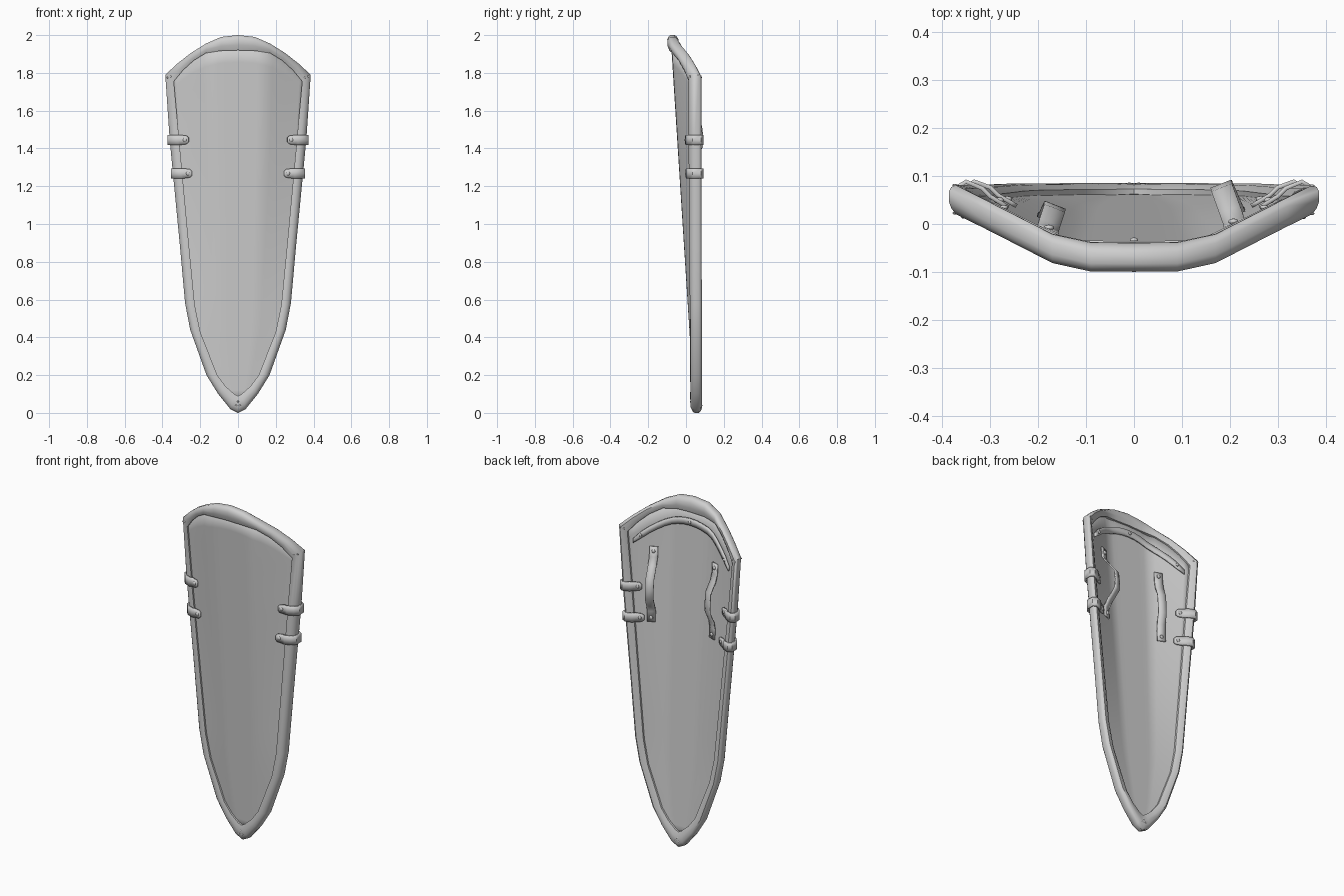
import bpy, bmesh, math
from mathutils import Vector

old = bpy.data.objects.get("Cube")
if old:
    bpy.data.objects.remove(old, do_unlink=True)

steel = bpy.data.materials.new("light grey steel")
steel.use_nodes = True
grey = (0.62, 0.62, 0.62, 1)
steel.diffuse_color = grey
steel.node_tree.nodes["Principled BSDF"].inputs["Base Color"].default_value = grey

# Half outline of the rim, top centre to bottom tip, as (x, z)
TOP_OUT = [(0, 2), (.09, 1.99), (.17, 1.955), (.25, 1.905), (.32, 1.85), (.385, 1.79)]
TOP_IN = [(0, 1.92), (.09, 1.917), (.17, 1.905), (.235, 1.865), (.29, 1.815), (.34, 1.755)]
SIDE_OUT = [(.362, 1.45), (.309, .9), (.28, .58), (.253, .44), (.167, .2), (.105, .1), (.04, .02), (0, 0)]
SIDE_IN = [(.312, 1.45), (.261, .9), (.229, .57), (.2, .43), (.11, .2), (.065, .14), (.02, .1), (0, .09)]


def lerp_table(table, v):
    """Linear look-up in a list of (key, value) sorted by key."""
    if v <= table[0][0]:
        return table[0][1]
    for (a, b), (c, d) in zip(table, table[1:]):
        if v <= c:
            return b + (d - b) * (v - a) / (c - a)
    return table[-1][1]


WIDTHS = [(z, x) for x, z in reversed([TOP_OUT[-1]] + SIDE_OUT)]
TOP_MID = [((a + c) / 2, (b + d) / 2) for (a, b), (c, d) in zip(TOP_OUT, TOP_IN)]


def half_width(z):
    return lerp_table(WIDTHS, z)


def surf(x, z):
    """Depth of the bowed sheet: flat middle, wings swept back."""
    edge = 0.057
    mid = edge - 0.064 * z
    t = abs(x) / max(half_width(z), 0.02)
    f = min(max((t - 0.35) / 0.65, 0), 1)
    return mid + (edge - mid) * f ** 1.05


def finish(name, verts, faces, thickness=0, angle=35):
    mesh = bpy.data.meshes.new(name)
    mesh.from_pydata(verts, [], faces)
    bm = bmesh.new()
    bm.from_mesh(mesh)
    bmesh.ops.remove_doubles(bm, verts=bm.verts, dist=1e-5)
    bmesh.ops.recalc_face_normals(bm, faces=bm.faces)
    bm.to_mesh(mesh)
    bm.free()
    mesh.materials.append(steel)
    obj = bpy.data.objects.new(name, mesh)
    bpy.context.collection.objects.link(obj)
    if thickness:
        mod = obj.modifiers.new("thickness", 'SOLIDIFY')
        mod.thickness = thickness
        mod.offset = 0
    bpy.ops.object.select_all(action='DESELECT')
    obj.select_set(True)
    bpy.context.view_layer.objects.active = obj
    bpy.ops.object.shade_smooth_by_angle(angle=math.radians(angle))
    return obj


def grid(rows, cols, wrap_r=False, wrap_c=False):
    return [(r * cols + c, r * cols + (c + 1) % cols,
             (r + 1) % rows * cols + (c + 1) % cols, (r + 1) % rows * cols + c)
            for r in range(rows - (not wrap_r)) for c in range(cols - (not wrap_c))]


def ribbon(name, path, across, halves, thickness):
    """Flat strip along a path, with a half width at each point."""
    verts = []
    for p, h in zip(path, halves):
        verts += [p - across * h, p, p + across * h]
    return finish(name, verts, grid(len(path), 3), thickness)


def rivet(name, pos, radius=0.011):
    bpy.ops.mesh.primitive_uv_sphere_add(segments=10, ring_count=6, radius=radius, location=pos)
    obj = bpy.context.object
    obj.name = name
    obj.scale.y = 0.6
    obj.data.materials.append(steel)
    bpy.ops.object.shade_smooth()


# Shield panel
ROWS, COLS = 25, 21
verts = []
for r in range(ROWS):
    s = r / (ROWS - 1)
    for c in range(COLS):
        t = 2 * c / (COLS - 1) - 1
        z = 0.05 + 1.72 * s
        x = t * max(half_width(z) - 0.025, 0.005)
        z += s ** 4 * (lerp_table(TOP_MID, abs(x)) - 1.77)
        verts.append((x, surf(x, z), z))
finish("shield_panel", verts, grid(ROWS, COLS), 0.022)

# Rim: rounded channel swept round the outline
outer, inner = TOP_OUT + SIDE_OUT, TOP_IN + SIDE_IN
outer += [(-x, z) for x, z in outer[-2:0:-1]]
inner += [(-x, z) for x, z in inner[-2:0:-1]]
section = [(0, -.012), (.1, -.022), (.3, -.03), (.65, -.03), (1, -.022)]
section += [(r, -y) for r, y in reversed(section)]
verts = []
for (ox, oz), (ix, iz) in zip(outer, inner):
    for r, dy in section:
        x, z = ox + (ix - ox) * r, oz + (iz - oz) * r
        verts.append((x, surf(x, z) + dy, z))
finish("rim", verts, grid(len(outer), len(section), True, True), angle=40)

# Clips folded round the rim, with rivets on both tabs
fold = [(-.1, -.018), (-.09, -.02), (-.062, -.026), (-.045, -.036), (-.012, -.036), (.007, -.02)]
fold += [(x, -y) for x, y in reversed(fold)]
clip_halves = [.012, .022] + [.026] * 8 + [.022, .012]
for side, label in ((1, "left"), (-1, "right")):
    for z, level in ((1.445, "upper"), (1.268, "lower")):
        w = half_width(z)
        path = [Vector((side * (w + dx), surf(w + dx, z) + dy, z)) for dx, dy in fold]
        ribbon(f"{label}_{level}_clip", path, Vector((0, 0, 1)), clip_halves, 0.009)
        for dy, face in ((-.025, "front"), (.025, "back")):
            x = w - .08
            rivet(f"{label}_{level}_clip_{face}_rivet", (side * x, surf(x, z) + dy, z))

# Arm straps bowed away from the back of the panel
for x0, bow, label in ((.215, .09, "left"), (-.185, .055, "right")):
    slope = (surf(x0 + .01, 1.45) - surf(x0 - .01, 1.45)) / .02
    normal = Vector((-slope, 1, 0)).normalized()
    across = Vector((1, slope, 0)).normalized()
    steps = [(1.68, .016), (1.62, .016), (1.58, bow * .45), (1.52, bow * .95), (1.46, bow)]
    steps += [(2.93 - z, d) for z, d in reversed(steps[:-1])]
    path = [Vector((x0, surf(x0, z), z)) + normal * d for z, d in steps]
    ribbon(f"{label}_arm_strap", path, across, [.023] * len(path), 0.007)
    for i, end in ((0, "top"), (-1, "bottom")):
        z = steps[i][0] + (-.025 if i == 0 else .025)
        rivet(f"{label}_strap_{end}_rivet", Vector((x0, surf(x0, z), z)) + normal * .021)

# Curved brace under the top edge, on the back
path = []
for i in range(-8, 9):
    x = i / 8 * .31
    z = 1.865 - 1.65 * x * x
    path.append(Vector((x, surf(x, z) + .022, z)))
ribbon("top_brace", path, Vector((0, 0, 1)), [.012] + [.019] * 15 + [.012], 0.01)
for i, label in ((1, "right"), (8, "middle"), (-2, "left")):
    rivet(f"brace_{label}_rivet", path[i] + Vector((0, .007, 0)), .009)

# Nails at the rim corners and tip, front and back
nails = [(sx * .363 + dx, 1.775 + dz) for sx in (1, -1) for dx, dz in ((-.01, 0), (.008, .006))]
nails += [(-.01, .04), (.01, .04), (0, .06)]
for i, (x, z) in enumerate(nails):
    for dy, face in ((-.029, "front"), (.029, "back")):
        rivet(f"rim_nail_{face}_{i + 1}", (x, surf(x, z) + dy, z), .005)
